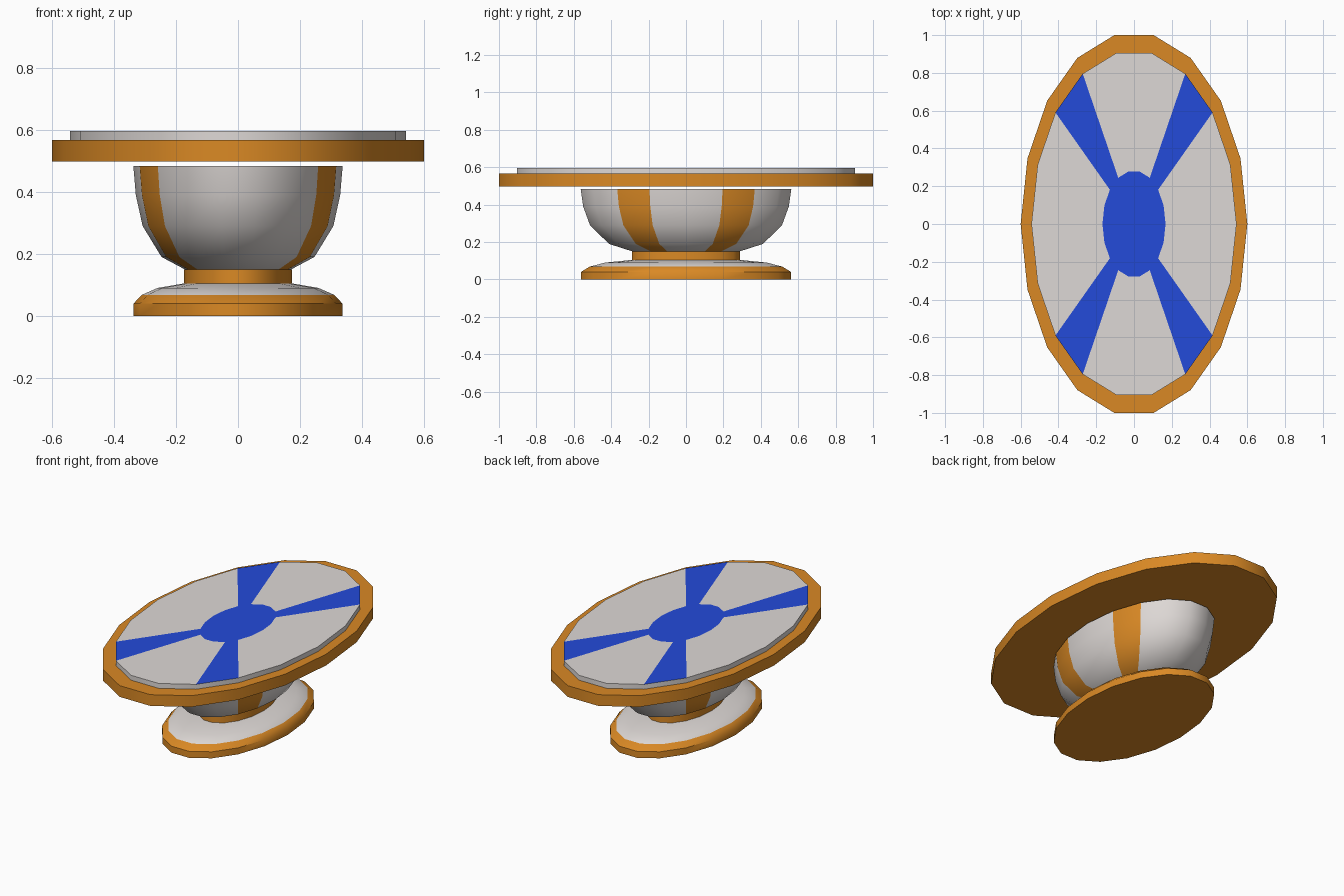
import bpy
import bmesh
import math

SIDES = 18
STRETCH = 1.692  # depth of the oval relative to its width

cube = bpy.data.objects.get("Cube")
if cube:
    bpy.data.objects.remove(cube, do_unlink=True)


def make_material(name, rgb):
    mat = bpy.data.materials.new(name)
    mat.use_nodes = True
    mat.diffuse_color = (*rgb, 1)
    mat.node_tree.nodes["Principled BSDF"].inputs["Base Color"].default_value = (*rgb, 1)
    return mat


ORANGE = make_material("orange", (0.70, 0.25, 0.018))
GREY = make_material("warm grey", (0.73, 0.69, 0.67))
BLUE = make_material("blue", (0.017, 0.07, 0.70))


def oval_lathe(name, profile, materials, rule=None, bottom=True, top=True):
    """Sweep (radius, height) points round an oval; rule(band, sector) picks the colour."""
    bm = bmesh.new()
    rings = []
    for radius, z in profile:
        ring = []
        for i in range(SIDES):
            a = math.tau * i / SIDES
            ring.append(bm.verts.new((radius * math.cos(a), radius * STRETCH * math.sin(a), z)))
        rings.append(ring)
    for band in range(len(rings) - 1):
        low, high = rings[band], rings[band + 1]
        for i in range(SIDES):
            j = (i + 1) % SIDES
            face = bm.faces.new((low[i], low[j], high[j], high[i]))
            face.material_index = rule(band, i) if rule else 0
    if bottom:
        bm.faces.new(rings[0][::-1])
    if top:
        cap = bm.faces.new(rings[-1])
        cap.material_index = rule(len(rings) - 1, 0) if rule else 0
    mesh = bpy.data.meshes.new(name)
    bm.to_mesh(mesh)
    bm.free()
    for mat in materials:
        mesh.materials.append(mat)
    obj = bpy.data.objects.new(name, mesh)
    bpy.context.collection.objects.link(obj)
    bpy.ops.object.select_all(action="DESELECT")
    obj.select_set(True)
    bpy.context.view_layer.objects.active = obj
    bpy.ops.object.shade_smooth_by_angle(angle=math.radians(45))
    return obj


def four_way(k):
    """The sector k steps from +x, repeated in all four quadrants."""
    half = SIDES // 2
    return {k, half - 1 - k, half + k, SIDES - 1 - k}


bowl_stripes = four_way(1)
top_spokes = four_way(2)

# Foot: orange sides with a sloping grey upper surface
oval_lathe("foot", [(0.337, 0), (0.337, 0.04), (0.31, 0.068), (0.26, 0.09), (0.172, 0.105)],
           [ORANGE, GREY], lambda band, i: int(band >= 2))

# Neck collar
oval_lathe("neck", [(0.174, 0.103), (0.174, 0.15)], [ORANGE], bottom=False)

# Bowl with four upright stripes
oval_lathe("bowl", [(0.172, 0.15), (0.247, 0.19), (0.308, 0.29), (0.33, 0.39), (0.338, 0.484)],
           [GREY, ORANGE], lambda band, i: int(band < 4 and i in bowl_stripes), bottom=False)

# Table rim
oval_lathe("rim", [(0.6, 0.498), (0.6, 0.567)], [ORANGE])


# Raised top: grey side, four blue spokes and a blue hub
def top_colour(band, i):
    return int(band == 2 or (band == 1 and i in top_spokes))


oval_lathe("table_top", [(0.543, 0.56), (0.543, 0.597), (0.167, 0.597)],
           [GREY, BLUE], top_colour, bottom=False)
